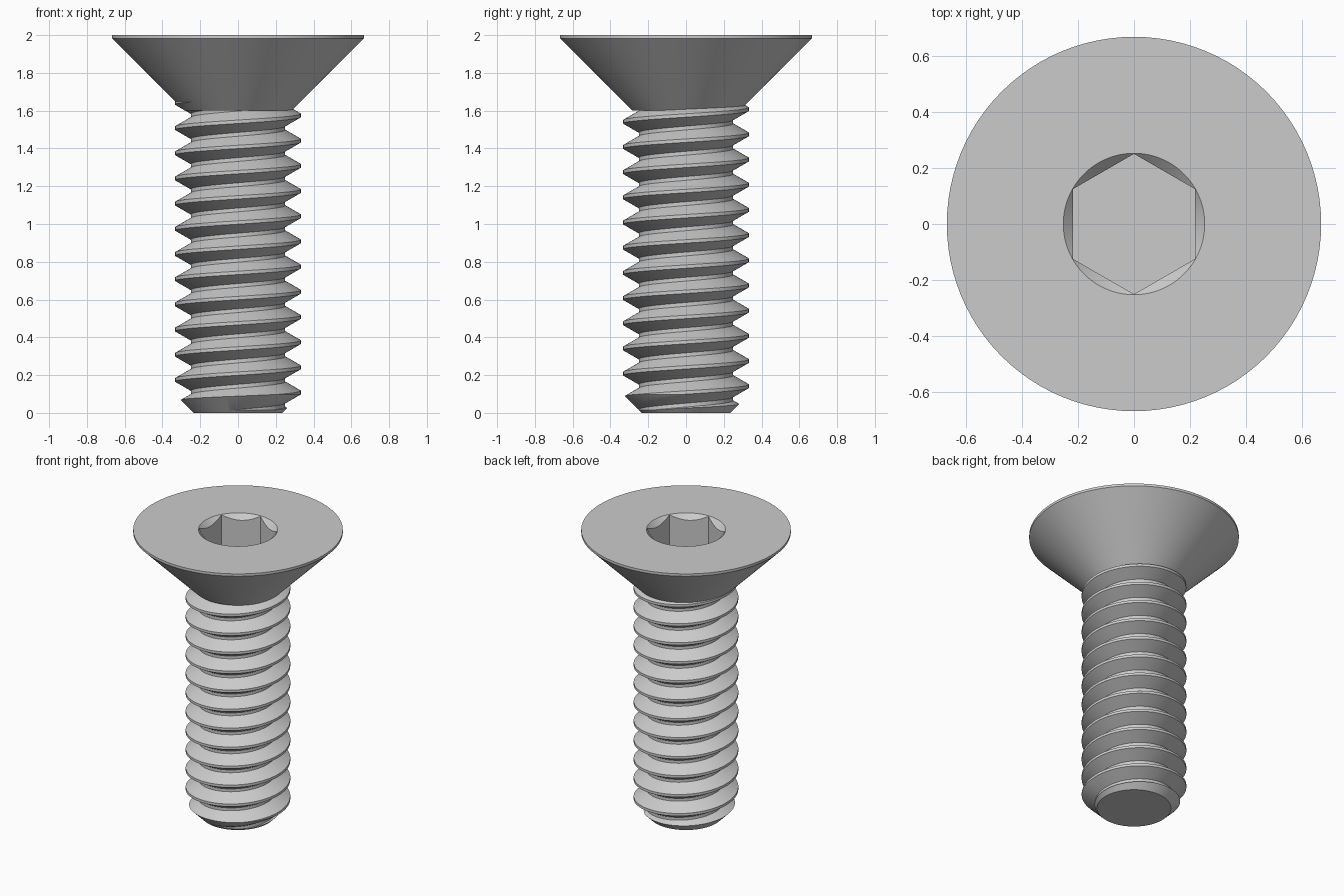
import bpy, bmesh, math

cube = bpy.data.objects.get("Cube")
if cube:
    bpy.data.objects.remove(cube, do_unlink=True)

steel = bpy.data.materials.new("grey_steel")
steel.use_nodes = True
colour = (0.6, 0.6, 0.6, 1)
steel.diffuse_color = colour
steel.node_tree.nodes["Principled BSDF"].inputs["Base Color"].default_value = colour

SEGS = 96
PITCH = 2 / 15
MAJOR, MINOR = 0.333, 0.25


def add_object(name, bm):
    bmesh.ops.recalc_face_normals(bm, faces=bm.faces[:])
    mesh = bpy.data.meshes.new(name)
    bm.to_mesh(mesh)
    bm.free()
    mesh.materials.append(steel)
    obj = bpy.data.objects.new(name, mesh)
    bpy.context.collection.objects.link(obj)
    return obj


def revolve(name, profile, sides=SEGS):
    """Closed solid from (radius, height) rings, capped at both ends."""
    bm = bmesh.new()
    angles = [math.pi / 2 + 2 * math.pi * i / sides for i in range(sides)]
    rings = [[bm.verts.new((r * math.cos(a), r * math.sin(a), z)) for a in angles]
             for r, z in profile]
    for low, high in zip(rings, rings[1:]):
        for i in range(sides):
            k = (i + 1) % sides
            bm.faces.new((low[i], low[k], high[k], high[i]))
    bm.faces.new(rings[0])
    bm.faces.new(rings[-1])
    return add_object(name, bm)


def cut(obj, cutter, operation):
    """Apply a boolean, then discard the cutter."""
    cutter.hide_render = True
    mod = obj.modifiers.new("cut", "BOOLEAN")
    mod.object, mod.operation, mod.solver = cutter, operation, "EXACT"
    bpy.context.view_layer.objects.active = obj
    bpy.ops.object.modifier_apply(modifier=mod.name)
    bpy.data.objects.remove(cutter, do_unlink=True)


def threaded_rod(name, first, turns):
    """Right-handed helical thread with flat crests and roots."""
    crest, root = 0.018, 0.02
    section = [(-crest / 2, MAJOR), (crest / 2, MAJOR),
               (PITCH / 2 - root / 2, MINOR), (PITCH / 2 + root / 2, MINOR)]
    n = len(section)
    bm = bmesh.new()
    columns = []
    for i in range(SEGS):
        a = 2 * math.pi * i / SEGS
        columns.append([
            bm.verts.new((r * math.cos(a), r * math.sin(a),
                          first + PITCH * (turn + i / SEGS) + dz))
            for turn in range(turns) for dz, r in section])
    for i in range(SEGS):
        seam = i == SEGS - 1
        here = columns[i]
        # the last column joins the first one a full pitch higher
        there = columns[0][n:] if seam else columns[i + 1]
        for j in range(len(there) - 1):
            bm.faces.new((here[j], there[j], there[j + 1], here[j + 1]))
    # close both ends with fans
    bottom = bm.verts.new((0, 0, first - PITCH))
    top = bm.verts.new((0, 0, first + PITCH * (turns + 2)))
    middle = first + PITCH * turns / 2
    for e in [e for e in bm.edges if e.is_boundary]:
        hub = bottom if e.verts[0].co.z < middle else top
        bm.faces.new((e.verts[0], e.verts[1], hub))
    return add_object(name, bm)


# Threaded shank, trimmed to length with a chamfered tip
shank = threaded_rod("threaded_shank", 0.108 - 3 * PITCH, 18)
trim = revolve("shank_trim", [(0.235, 0), (0.36, 0.125), (0.36, 1.67)])
cut(shank, trim, "INTERSECT")

# Countersunk head with a thin rim
head = revolve("countersunk_head", [(0.284, 1.6), (0.667, 1.983), (0.667, 2)])

# Hexagonal socket with a conical lead-in
cut(head, revolve("hex_cutter", [(0.25, 1.75), (0.25, 2.1)], 6), "DIFFERENCE")
cut(head, revolve("lead_in_cutter", [(0.202, 1.95), (0.252, 2), (0.272, 2.02)]),
    "DIFFERENCE")

for obj in (shank, head):
    bpy.ops.object.select_all(action="DESELECT")
    obj.select_set(True)
    bpy.context.view_layer.objects.active = obj
    bpy.ops.object.shade_smooth_by_angle(angle=math.radians(25))
